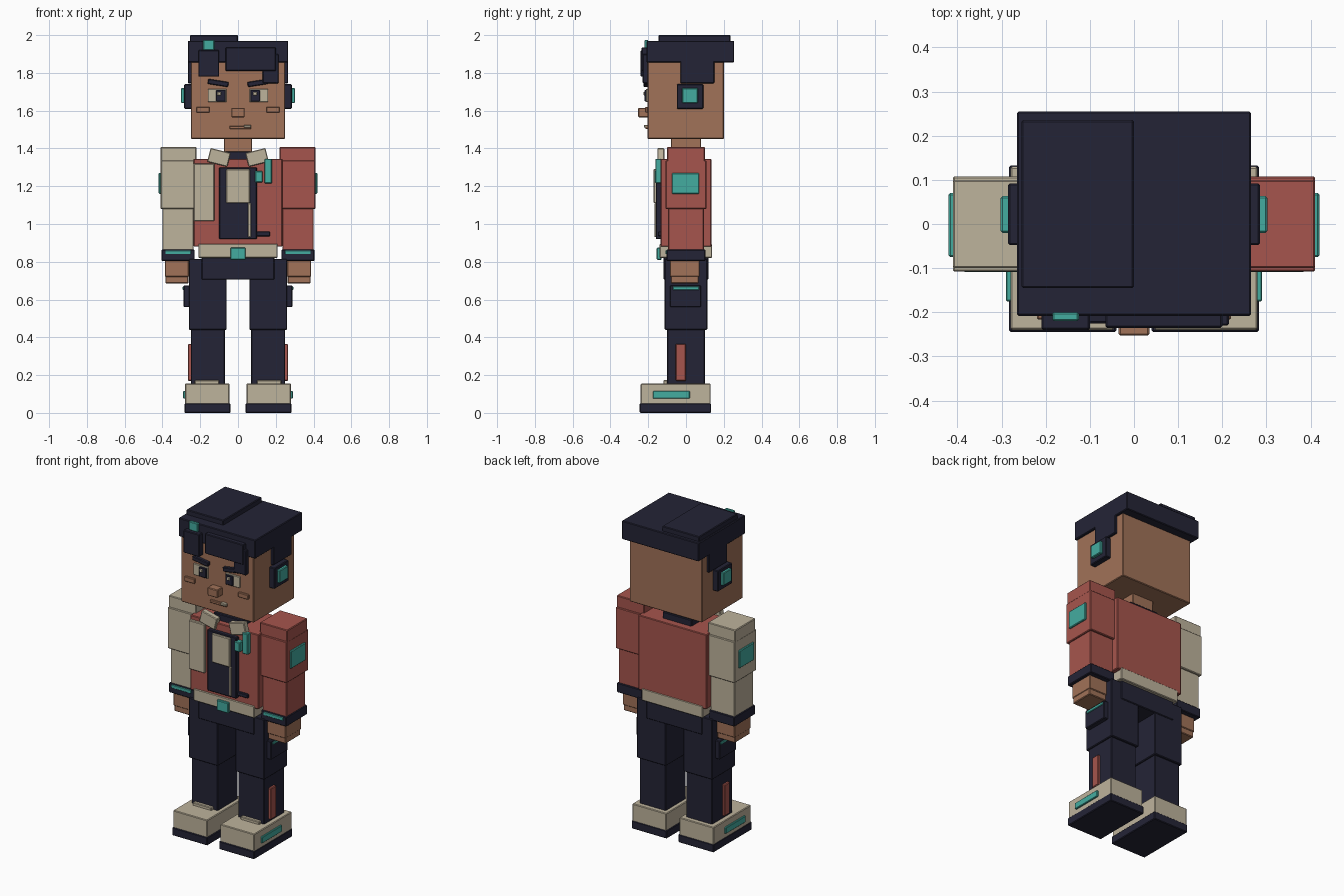
import bpy
import math

cube = bpy.data.objects.get("Cube")
if cube:
    bpy.data.objects.remove(cube, do_unlink=True)

UNIT = 0.01  # all part sizes are given in hundredths


def make_material(name, red, green, blue):
    def linear(value):
        value /= 255
        return value / 12.92 if value < 0.04 else ((value + 0.055) / 1.055) ** 2.4
    colour = (linear(red), linear(green), linear(blue), 1)
    material = bpy.data.materials.new(name)
    material.use_nodes = True
    material.diffuse_color = colour
    shader = material.node_tree.nodes["Principled BSDF"]
    shader.inputs["Base Color"].default_value = colour
    shader.inputs["Roughness"].default_value = 0.8
    return material


navy = make_material("dark navy", 36, 36, 54)
red = make_material("brick red", 166, 85, 77)
beige = make_material("warm beige", 190, 179, 156)
teal = make_material("teal", 68, 172, 160)
skin = make_material("tan skin", 161, 114, 88)


def box(name, material, x, y, z, tilt=0):
    """Bevelled block from (low, high) ranges, tilted about the y axis."""
    ranges = (x, y, z)
    centre = [sum(r) / 2 * UNIT for r in ranges]
    bpy.ops.mesh.primitive_cube_add(size=1, location=centre)
    block = bpy.context.object
    block.name = name
    block.data.name = name
    block.scale = [abs(r[1] - r[0]) * UNIT for r in ranges]
    bpy.ops.object.transform_apply(location=False, rotation=False, scale=True)
    block.rotation_euler.y = math.radians(tilt)
    block.data.materials.append(material)
    bevel = block.modifiers.new("soft edges", "BEVEL")
    bevel.width = min(0.004, min(block.dimensions) * 0.2)
    bevel.segments = 1
    return block


def centred(name, material, half_width, y, z):
    return box(name, material, (-half_width, half_width), y, z)


def pair(name, material, x, y, z, tilt=0):
    """Left part on +x and its mirror on -x."""
    box("left_" + name, material, x, y, z, tilt)
    box("right_" + name, material, (-x[1], -x[0]), y, z, -tilt)


# Head and neck
centred("head", skin, 25, (-20.3, 20), (145, 193))
centred("neck", skin, 7.5, (-8, 8), (134, 146))
centred("shirt_collar", navy, 10, (-10, 9), (130, 138.5))

# Hair
centred("hair_cap", navy, 26.5, (-20.8, 25.5), (185.5, 197))
box("hair_top_slab", navy, (-25.5, 0), (-14.5, 23.5), (196, 200))
box("right_fringe", navy, (-21, -10), (-24, -20), (178, 192))
box("middle_fringe", navy, (-6.5, 20), (-23.5, -20), (181, 193.5))
box("left_fringe", navy, (13, 21.5), (-23, -20), (174.5, 190))
box("hair_clip", teal, (-18.5, -12.5), (-22, -20), (192, 197.5))
pair("sideburn", navy, (24, 26.5), (-3, 15), (174.5, 187))

# Headset
pair("earpiece", navy, (24, 28.5), (-4.8, 9.2), (161, 174))
pair("earpiece_light", teal, (28, 30.2), (-2, 6.3), (164, 172))

# Face
pair("eyebrow", navy, (5, 16), (-22.5, -20), (173.3, 176), -9)
pair("eye_white", beige, (6, 16), (-21.2, -20), (164.5, 171.5))
pair("pupil", navy, (6.5, 11.7), (-22, -20), (164.8, 171))
for side, start in (("left", 8), ("right", -11)):
    box(side + "_eye_glint", beige, (start, start + 2), (-22.5, -21), (168, 170))
centred("nose", skin, 3.5, (-25.3, -20), (156.5, 161.5))
pair("cheek", skin, (15, 22), (-21.6, -20), (159, 162))
box("mouth", skin, (-4.5, 7), (-21.5, -20), (150.3, 152))
box("teeth", beige, (3.2, 7), (-22.3, -20), (151, 152.5))

# Jacket body
centred("jacket", red, 23.5, (-13.5, 13.5), (88, 134.5))
centred("jacket_hem", beige, 21, (-14, 13.8), (82, 89.5))
centred("belt_buckle", teal, 4, (-15.5, -13), (81, 87.5))
centred("shirt_front", navy, 10, (-16, -13), (92, 130))
centred("chest_panel", beige, 6.3, (-17.2, -15), (111, 129))
box("zip", beige, (5.3, 6.8), (-16.8, -15), (93, 111))
box("pocket_slit", navy, (9, 17), (-14.8, -13), (93.5, 96))
box("jacket_side_panel", beige, (-23.5, -12.5), (-15.2, -13), (101.5, 132))
box("strap_tag", teal, (14, 18), (-16.2, -13), (121.5, 134.5))
box("badge", teal, (9, 13), (-16.8, -13), (122, 128))
pair("lapel", beige, (4.6, 15.6), (-15.2, -11.5), (131.5, 139), -14)

# Arms: one sleeve red, the other beige
for side, sign, sleeve in (("left", 1, red), ("right", -1, beige)):
    def arm(name, material, inner, outer, y, z):
        box(side + name, material, (sign * inner, sign * outer), y, z)

    arm("_shoulder", sleeve, 22, 41, (-10, 10), (133, 140.7))
    arm("_upper_sleeve", sleeve, 22.5, 41, (-10.8, 10.8), (108, 133.7))
    arm("_lower_sleeve", sleeve, 23.5, 40, (-9.5, 9.5), (86, 109))
    arm("_cuff", navy, 23, 40.5, (-10.3, 10.3), (80.5, 86.5))
    arm("_cuff_light", teal, 25, 38.5, (-10.9, -10), (84, 86))
    arm("_sleeve_patch", teal, 40, 42, (-7.5, 7), (116, 127))
    arm("_palm", skin, 26, 38.7, (-8.5, 7.2), (72, 81))
    arm("_fingers", skin, 26.3, 38.4, (-8, 6.7), (68.5, 72.5))

# Trousers
centred("hips", navy, 19.2, (-11.8, 11.8), (70.5, 83))
pair("thigh", navy, (6, 26), (-11.3, 11.3), (44, 81.5))
pair("shin", navy, (7, 25), (-10, 10), (14, 45))
pair("thigh_pouch", navy, (25, 28.8), (-8.5, 8), (56, 67.5))
pair("pouch_stripe", teal, (28, 29.3), (-7, 7), (65, 66.8))
pair("shin_stripe", red, (24, 26.5), (-5.5, 0), (17, 36.5))

# Shoes
pair("shoe", beige, (4.5, 28), (-24, 13), (4.5, 15.5))
pair("sole", navy, (4, 28.3), (-24.5, 13.3), (0, 5))
pair("shoe_tongue", beige, (10, 23), (-12, -9.5), (15, 17.3))
pair("shoe_light", teal, (27.5, 29), (-17.5, 2), (7.5, 11.5))
